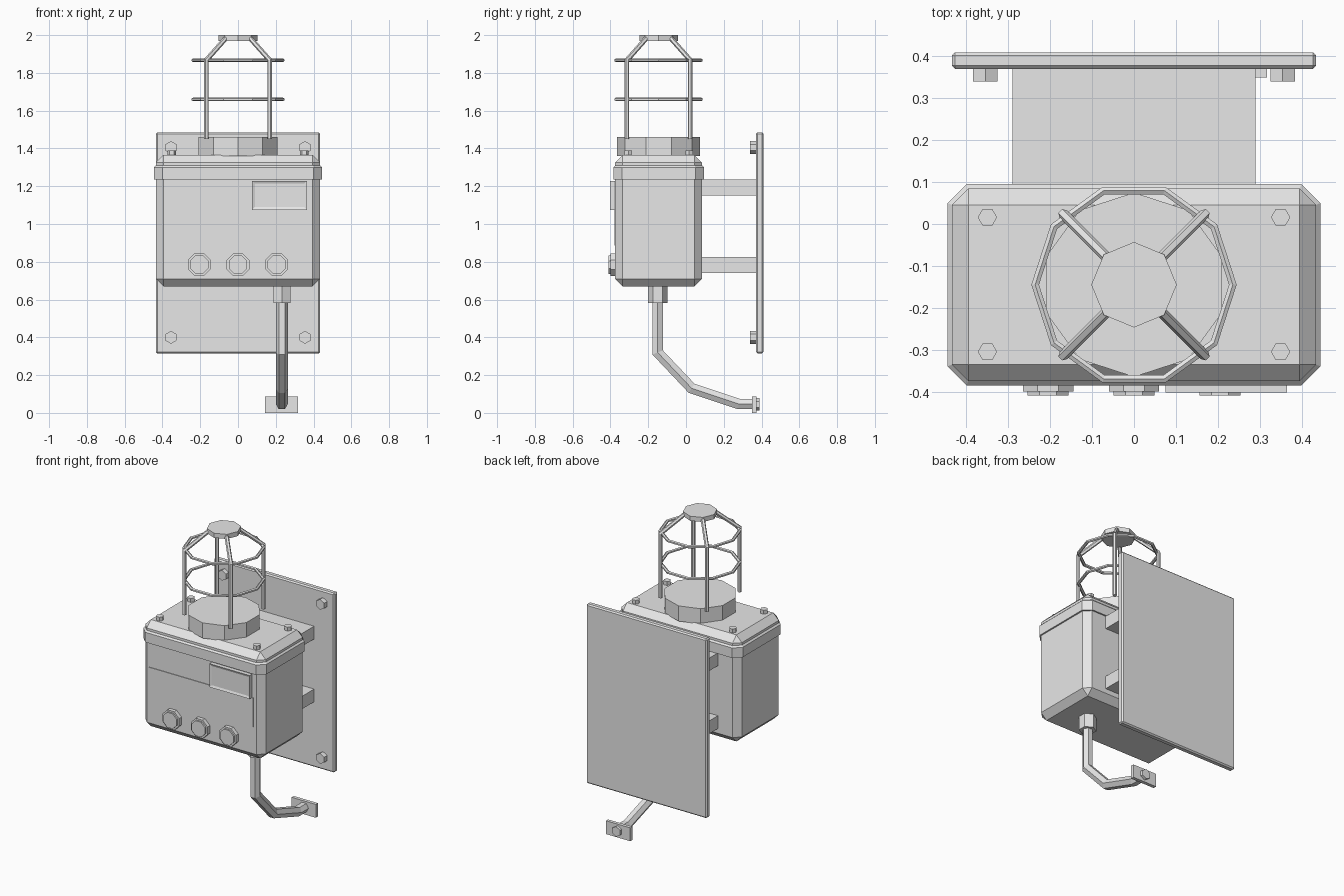
import bpy
import bmesh
from math import pi, cos, sin
from mathutils import Matrix, Vector

if "Cube" in bpy.data.objects:
    bpy.data.objects.remove(bpy.data.objects["Cube"], do_unlink=True)

grey = bpy.data.materials.new("light_grey_metal")
grey.use_nodes = True
GREY = (0.8, 0.8, 0.8, 1)
grey.diffuse_color = GREY
grey.node_tree.nodes["Principled BSDF"].inputs["Base Color"].default_value = GREY

AXIS_Y = -0.145   # depth of the housing and cage centre line


def finish(name, bm):
    bmesh.ops.recalc_face_normals(bm, faces=bm.faces)
    mesh = bpy.data.meshes.new(name)
    bm.to_mesh(mesh)
    bm.free()
    mesh.materials.append(grey)
    obj = bpy.data.objects.new(name, mesh)
    bpy.context.collection.objects.link(obj)
    return obj


def box(name, x, y, z, bevel=0):
    """Box from (min, max) pairs with an optional flat chamfer."""
    bm = bmesh.new()
    size = [b - a for a, b in (x, y, z)]
    centre = Vector([(a + b) / 2 for a, b in (x, y, z)])
    bmesh.ops.create_cube(bm, size=1, matrix=Matrix.Translation(centre) @ Matrix.Diagonal((*size, 1)))
    if bevel:
        bmesh.ops.bevel(bm, geom=bm.edges[:], offset=bevel, segments=1, affect='EDGES')
    return finish(name, bm)


def prism(name, centre, radius, depth, sides, axis='Z', top=1.0, turn=0):
    """Regular prism around an axis, with a corner pointing along +x."""
    bm = bmesh.new()
    rot = Matrix.Rotation(pi / 2, 4, 'X') if axis == 'Y' else Matrix()
    bmesh.ops.create_cone(bm, cap_ends=True, segments=sides, radius1=radius, radius2=radius * top,
                          depth=depth, matrix=Matrix.Translation(centre) @ rot @ Matrix.Rotation(turn, 4, 'Z'))
    return finish(name, bm)


def tube(name, points, radius, sides, side_dir, closed=False):
    """Sweep a polygon along a planar path; side_dir is the plane's normal."""
    bm = bmesh.new()
    pts = [Vector(p) for p in points]
    side = Vector(side_dir).normalized()
    n = len(pts)
    rings = []
    for i, p in enumerate(pts):
        before = pts[i - 1] if i or closed else None
        after = pts[(i + 1) % n] if i < n - 1 or closed else None
        d1 = (p - before).normalized() if before else (after - p).normalized()
        d2 = (after - p).normalized() if after else d1
        t = (d1 + d2).normalized()
        up = t.cross(side) / max(t.dot(d1), 0.3)   # mitre the bend
        rings.append([bm.verts.new(p + radius * (cos(a) * side + sin(a) * up))
                      for a in (2 * pi * k / sides for k in range(sides))])
    for i in range(n if closed else n - 1):
        a, b = rings[i], rings[(i + 1) % n]
        for k in range(sides):
            j = (k + 1) % sides
            bm.faces.new((a[k], a[j], b[j], b[k]))
    if not closed:
        bm.faces.new(rings[0])
        bm.faces.new(rings[-1])
    return finish(name, bm)


# Wall plate, its bolts, and the two arms holding the housing
box("wall_plate", (-0.435, 0.435), (0.37, 0.41), (0.315, 1.485), 0.008)
for x in (-0.355, 0.355):
    for z in (0.4, 1.405):
        prism("wall_bolt", (x, 0.356, z), 0.034, 0.032, 6, 'Y')
for z in (0.783, 1.193):
    box("bracket_arm", (-0.29, 0.29), (0.07, 0.375), (z - 0.042, z + 0.042))

# Housing with chamfered edges and the rim of its lid
box("housing", (-0.435, 0.435), (AXIS_Y - 0.23, AXIS_Y + 0.23), (0.67, 1.365), 0.04)
rim = bmesh.new()
bmesh.ops.create_cube(rim, size=1, matrix=Matrix.Translation((0, AXIS_Y, 1.272))
                      @ Matrix.Diagonal((0.89, 0.48, 0.075, 1)))
upright = [e for e in rim.edges if abs(e.verts[0].co.z - e.verts[1].co.z) > 0.01]
bmesh.ops.bevel(rim, geom=upright, offset=0.045, segments=1, affect='EDGES')
upper = [e for e in rim.edges if min(v.co.z for v in e.verts) > 1.3]
bmesh.ops.bevel(rim, geom=upper, offset=0.01, segments=1, affect='EDGES')
finish("lid_rim", rim)
for x in (-0.35, 0.35):
    for y in (0.016, -0.305):
        prism("lid_screw", (x, y, 1.375), 0.023, 0.03, 6, turn=pi / 6)

# Front details: label, display and three push buttons
front = AXIS_Y - 0.23
box("front_label", (-0.38, 0.375), (front - 0.004, front + 0.01), (0.885, 1.075))
panel = box("display_frame", (0.075, 0.365), (-0.402, front + 0.01), (1.075, 1.228))
bm = bmesh.new()
bm.from_mesh(panel.data)
face = [f for f in bm.faces if f.normal.y < -0.9]
bmesh.ops.inset_region(bm, faces=face, thickness=0.02, depth=-0.006)
bm.to_mesh(panel.data)
bm.free()
for x in (-0.205, 0, 0.205):
    prism("push_button", (x, -0.382, 0.785), 0.065, 0.036, 8, 'Y', turn=pi / 8)
    prism("button_face", (x, -0.402, 0.785), 0.053, 0.016, 8, 'Y', turn=pi / 8)

# Lamp base, guard rings, guard bars and top cap
prism("lamp_base", (0, AXIS_Y, 1.41), 0.22, 0.1, 10)
for z in (1.66, 1.867):
    corners = [(0.236 * cos(k * pi / 5), AXIS_Y + 0.236 * sin(k * pi / 5), z) for k in range(10)]
    tube("guard_ring", corners, 0.01, 6, (0, 0, 1), closed=True)
for sx in (-1, 1):
    for sy in (-1, 1):
        path = [(sx * r, AXIS_Y + sy * r, z) for r, z in ((0.168, 1.45), (0.168, 1.867), (0.065, 1.983))]
        tube("guard_bar", path, 0.013, 6, (sx, -sy, 0))
prism("guard_cap", (0, AXIS_Y, 1.985), 0.102, 0.03, 8)

# Cable conduit with its gland, wall clip and clip bolt
X = 0.232
prism("cable_gland", (X, -0.15, 0.628), 0.052, 0.095, 6)
conduit = [(X, -0.15, 0.62), (X, -0.15, 0.32), (X, 0.03, 0.13), (X, 0.28, 0.047), (X, 0.36, 0.047)]
tube("conduit", conduit, 0.032, 6, (1, 0, 0))
box("conduit_clip", (0.142, 0.317), (0.35, 0.372), (0, 0.087))
prism("clip_bolt", (X, 0.379, 0.045), 0.033, 0.022, 6, 'Y')
